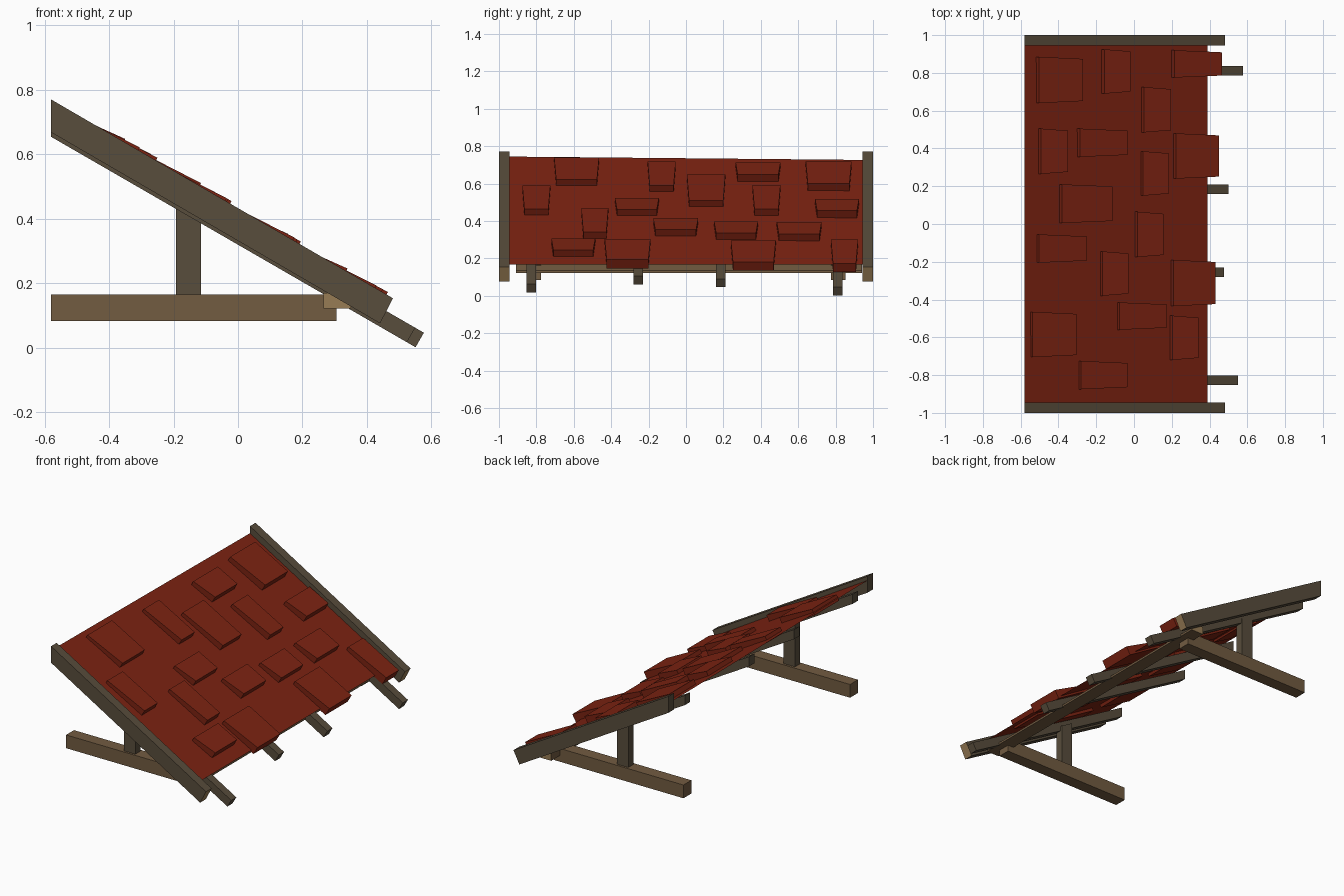
import bpy, bmesh, math
from mathutils import Vector

if "Cube" in bpy.data.objects:
    bpy.data.objects.remove(bpy.data.objects["Cube"])


def material(name, rgb):
    m = bpy.data.materials.new(name)
    m.diffuse_color = (*rgb, 1)
    m.use_nodes = True
    m.node_tree.nodes["Principled BSDF"].inputs["Base Color"].default_value = m.diffuse_color
    return m


RED = material("red_clay", (0.205, 0.017, 0.006))
DARK = material("weathered_wood", (0.098, 0.074, 0.045))
BROWN = material("brown_wood", (0.168, 0.106, 0.053))
TAN = material("cut_wood_end", (0.31, 0.20, 0.09))

RIDGE_X = -0.58
PITCH = math.atan(0.583)
C, S = math.cos(PITCH), math.sin(PITCH)


def finish(name, bm, mats, rule=None):
    bmesh.ops.recalc_face_normals(bm, faces=bm.faces)
    bm.normal_update()
    if rule:
        for f in bm.faces:
            f.material_index = 1 if rule(f.normal) else 0
    me = bpy.data.meshes.new(name)
    bm.to_mesh(me)
    bm.free()
    for m in mats:
        me.materials.append(m)
    ob = bpy.data.objects.new(name, me)
    bpy.context.collection.objects.link(ob)
    return ob


def prism(name, profile, y0, y1, mats, rule=None):
    """Extrude an x-z profile from y0 to y1."""
    bm = bmesh.new()
    f = bm.faces.new([bm.verts.new((x, y0, z)) for x, z in profile])
    ext = bmesh.ops.extrude_face_region(bm, geom=[f])
    verts = [v for v in ext["geom"] if isinstance(v, bmesh.types.BMVert)]
    bmesh.ops.translate(bm, verts=verts, vec=(0, y1 - y0, 0))
    return finish(name, bm, mats, rule)


def on_slope(u, y, h):
    """Point on the roof: u down the slope, h above the surface."""
    return Vector((RIDGE_X + u * C + h * S, y, 0.733 - u * S + h * C))


# Roof sheet, a single thin skin with a slightly sagging ridge edge
bm = bmesh.new()
bm.faces.new([bm.verts.new(p) for p in (
    (RIDGE_X, -0.95, 0.744), (0.39, -0.95, 0.166),
    (0.39, 0.95, 0.166), (RIDGE_X, 0.95, 0.726))])
sheet = finish("roof_sheet", bm, [RED])
if sheet.data.polygons[0].normal.z < 0:
    sheet.data.flip_normals()

# Raised tiles: x range and y range seen from above
TILES = [
    (-.515, -.27, .64, .885), (-.17, -.02, .69, .925), (.20, .465, .775, .92),
    (.04, .195, .485, .725), (-.505, -.35, .265, .505), (-.30, -.035, .355, .505),
    (.21, .45, .24, .48), (.035, .185, .15, .385), (-.395, -.115, .005, .21),
    (.005, .155, -.175, .065), (-.515, -.25, -.205, -.055), (-.18, -.03, -.38, -.145),
    (.195, .43, -.435, -.19), (-.55, -.305, -.705, -.465), (-.09, .175, -.56, -.415),
    (.19, .34, -.72, -.485), (-.295, -.035, -.875, -.725),
]
for i, (x0, x1, y0, y1) in enumerate(TILES):
    u0 = (x0 - RIDGE_X) / C
    u1 = (x1 - 0.021 - RIDGE_X) / C
    t = 0.011
    bm = bmesh.new()
    corners = [(u0, y0, 0.026), (u1, y0 + t, 0.042), (u1, y1 - t, 0.042), (u0, y1, 0.026)]
    top = [bm.verts.new(on_slope(*c)) for c in corners]
    low = [bm.verts.new(on_slope(u, y, -0.012)) for u, y, h in corners]
    bm.faces.new(top)
    bm.faces.new(low[::-1])
    for k in range(4):
        n = (k + 1) % 4
        bm.faces.new((top[k], low[k], low[n], top[n]))
    finish(f"roof_tile_{i + 1}", bm, [RED])

# Rafters under the sheet, with uneven tails
for i, (y, xe) in enumerate([(.812, .577), (.185, .50), (-.255, .476), (-.827, .55)]):
    ze = 0.714 - math.tan(math.radians(30)) * (xe - RIDGE_X)
    prism(f"rafter_{i + 1}",
          [(RIDGE_X, .714), (xe, ze), (xe - .026, ze - .045), (RIDGE_X, .654)],
          y - .025, y + .025, [DARK])

# Parts mirrored at both gable ends
for side, label in ((-1, "front"), (1, "back")):
    prism(f"{label}_barge_board",
          [(RIDGE_X, .77), (.481, .153), (.441, .075), (RIDGE_X, .668)],
          side * .945, side * 1.0, [DARK, TAN],
          lambda n: n.x > 0.5 and n.z < 0)
    prism(f"{label}_tie_beam",
          [(RIDGE_X, .083), (.305, .083), (.305, .165), (RIDGE_X, .165)],
          side * .776, side * .853, [BROWN])
    prism(f"{label}_post",
          [(-.193, .16), (-.115, .16), (-.115, .415), (-.193, .46)],
          side * .79, side * .84, [DARK])

# Wall plate carrying the rafters, with pale cut ends
prism("wall_plate",
      [(.265, .122), (.35, .122), (.35, .135), (.29, .17), (.265, .17)],
      -.91, .94, [BROWN, TAN], lambda n: abs(n.y) > 0.9)
